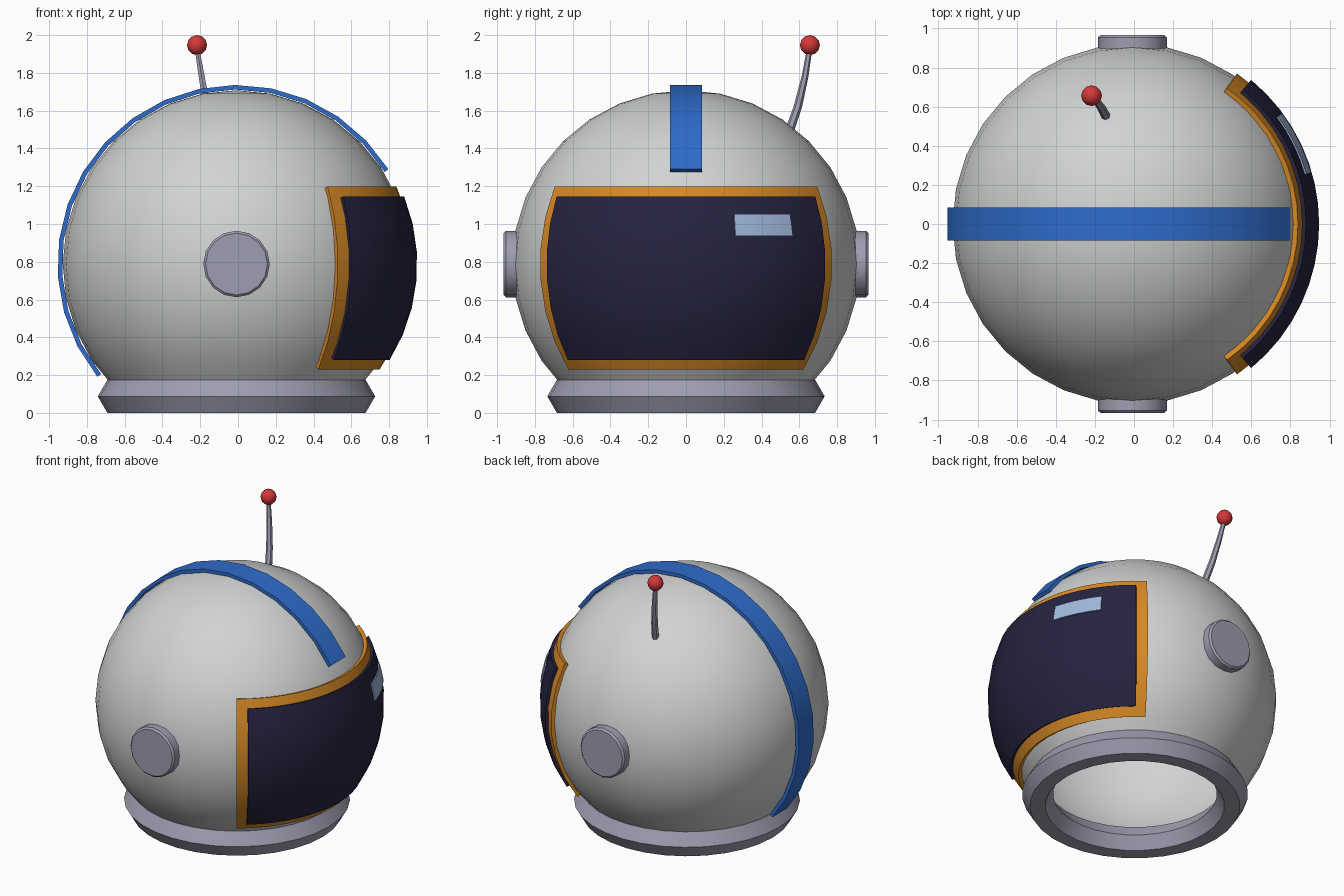
import bpy, bmesh
from math import sin, cos, pi, radians
from mathutils import Vector

if "Cube" in bpy.data.objects:
    bpy.data.objects.remove(bpy.data.objects["Cube"])

C = Vector((-0.008, 0, 0.788))   # helmet centre
R = 0.92                         # helmet radius


def mat(name, rgb):
    m = bpy.data.materials.new(name)
    m.diffuse_color = (*rgb, 1)
    m.use_nodes = True
    m.node_tree.nodes["Principled BSDF"].inputs["Base Color"].default_value = m.diffuse_color
    return m


WHITE = mat("shell white", (0.64, 0.65, 0.65))
METAL = mat("lilac grey", (0.34, 0.34, 0.44))
NAVY = mat("dark visor", (0.019, 0.017, 0.05))
ORANGE = mat("orange", (0.68, 0.25, 0.018))
BLUE = mat("blue", (0.028, 0.15, 0.60))
PALE = mat("pale blue", (0.36, 0.49, 0.72))
RED = mat("red", (0.66, 0.04, 0.04))


def finish(ob, material, angle=35):
    ob.data.materials.clear()
    ob.data.materials.append(material)
    bpy.ops.object.select_all(action='DESELECT')
    ob.select_set(True)
    bpy.context.view_layer.objects.active = ob
    for m in list(ob.modifiers):
        bpy.ops.object.modifier_apply(modifier=m.name)
    bpy.ops.object.shade_smooth_by_angle(angle=radians(angle))
    return ob


def new_object(name, bm):
    me = bpy.data.meshes.new(name)
    bm.to_mesh(me)
    bm.free()
    ob = bpy.data.objects.new(name, me)
    bpy.context.collection.objects.link(ob)
    return ob


def plate(name, func, nu, nv, thick, material):
    """Curved plate: func(u, v) gives the outer surface, thickened inward."""
    bm = bmesh.new()
    g = [[bm.verts.new(func(j / nu, i / nv)) for j in range(nu + 1)] for i in range(nv + 1)]
    for i in range(nv):
        for j in range(nu):
            bm.faces.new((g[i][j], g[i][j + 1], g[i + 1][j + 1], g[i + 1][j]))
    ob = new_object(name, bm)
    mod = ob.modifiers.new("thickness", 'SOLIDIFY')
    mod.thickness, mod.offset = thick, -1
    return finish(ob, material)


def patch(r, az0, az1, lat0, lat1):
    """Latitude/longitude patch around the helmet centre, facing +x."""
    def f(u, v):
        a, b = radians(az0 + (az1 - az0) * u), radians(lat0 + (lat1 - lat0) * v)
        return C + r * Vector((cos(a) * cos(b), sin(a) * cos(b), sin(b)))
    return f


# helmet shell, open at the neck
bm = bmesh.new()
bmesh.ops.create_uvsphere(bm, u_segments=32, v_segments=16, radius=R)
bmesh.ops.delete(bm, geom=[v for v in bm.verts if v.co.z < -0.72 * R], context='VERTS')
shell = new_object("helmet_shell", bm)
shell.location = C
finish(shell, WHITE)

# neck ring
bpy.ops.mesh.primitive_torus_add(major_segments=32, minor_segments=6, major_radius=0.633,
                                 minor_radius=0.101, location=(C.x, 0, 0.0875))
ring = bpy.context.object
ring.name = "neck_ring"
finish(ring, METAL)

# visor frame, visor glass and glint
plate("visor_frame", patch(0.941, -55.2, 55.2, -36.4, 25.9), 16, 6, 0.026, ORANGE)
plate("visor_glass", patch(0.957, -50.5, 50.5, -32.1, 21.9), 16, 6, 0.03, NAVY)
plate("visor_glint", patch(0.963, 16, 36.5, 8.9, 16), 4, 2, 0.008, PALE)


# stripe over the crown
def stripe(u, v):
    a = radians(32 + 187 * v)
    return C + Vector((0.948 * cos(a), -0.084 + 0.168 * u, 0.948 * sin(a)))


plate("crown_stripe", stripe, 1, 16, 0.024, BLUE)

# ear caps
for side, label in ((-1, "front"), (1, "back")):
    bpy.ops.mesh.primitive_cylinder_add(vertices=16, radius=0.176, depth=0.125,
                                        location=(C.x, side * 0.9035, C.z), rotation=(pi / 2, 0, 0))
    cap = bpy.context.object
    cap.name = "ear_cap_" + label
    bev = cap.modifiers.new("edge", 'BEVEL')
    bev.width, bev.segments, bev.limit_method = 0.012, 1, 'ANGLE'
    bev.angle_limit = radians(40)
    finish(cap, METAL)

# antenna rod, bent and tapered
cu = bpy.data.curves.new("antenna_rod", 'CURVE')
cu.dimensions, cu.bevel_depth, cu.bevel_resolution, cu.use_fill_caps = '3D', 1, 1, True
pts = [(-0.138, 0.54, 1.47, 0.024), (-0.165, 0.592, 1.62, 0.022),
       (-0.192, 0.63, 1.78, 0.018), (-0.217, 0.655, 1.93, 0.014)]
sp = cu.splines.new('POLY')
sp.points.add(len(pts) - 1)
for p, (x, y, z, r) in zip(sp.points, pts):
    p.co, p.radius = (x, y, z, 1), r
rod = bpy.data.objects.new("antenna_rod", cu)
bpy.context.collection.objects.link(rod)
bpy.ops.object.select_all(action='DESELECT')
rod.select_set(True)
bpy.context.view_layer.objects.active = rod
bpy.ops.object.convert(target='MESH')
finish(bpy.context.object, METAL, 50)

# antenna ball
bpy.ops.mesh.primitive_uv_sphere_add(segments=12, ring_count=6, radius=0.053,
                                     location=(-0.217, 0.656, 1.947))
ball = bpy.context.object
ball.name = "antenna_ball"
finish(ball, RED, 50)
